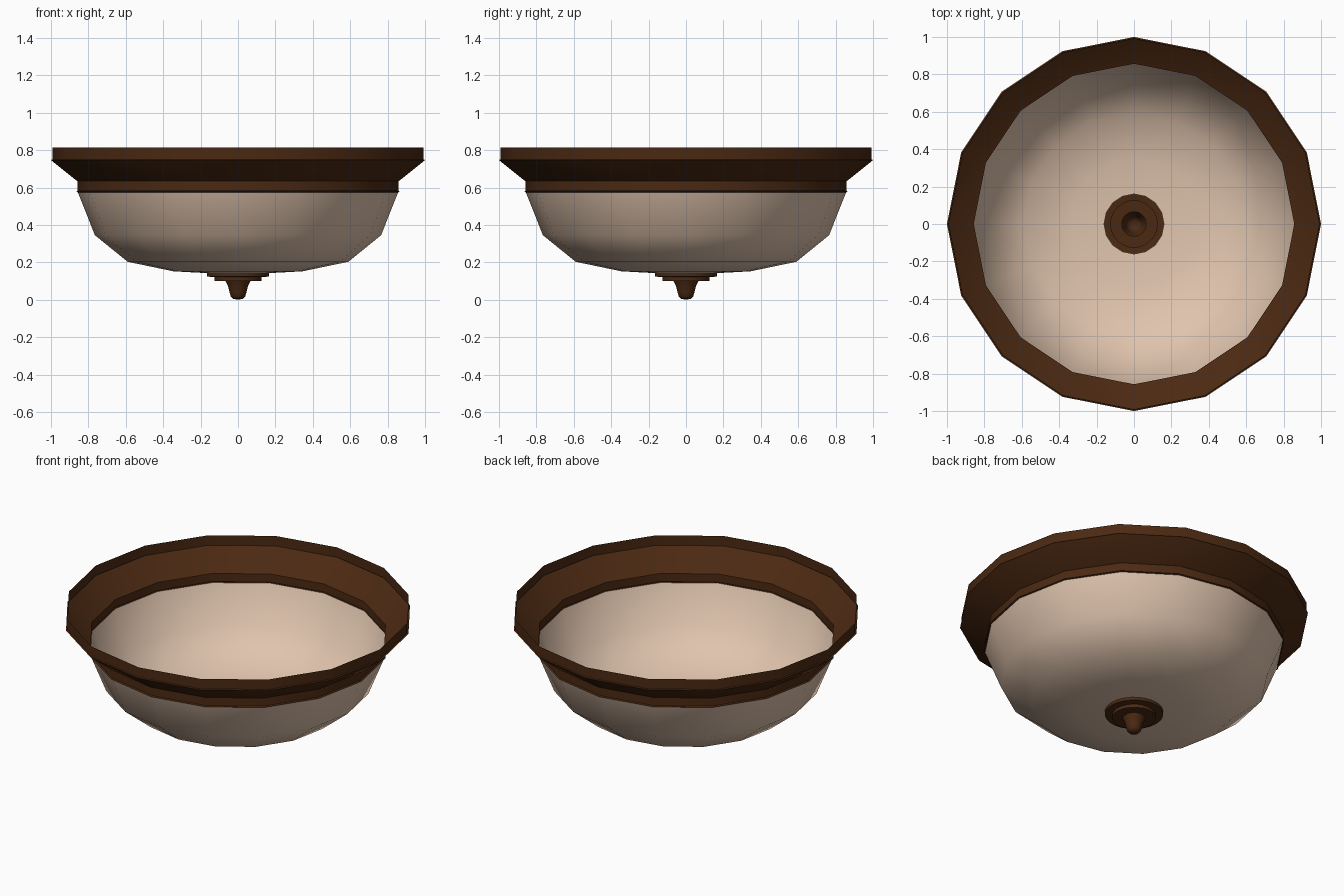
import bpy, bmesh, math

if "Cube" in bpy.data.objects:
    bpy.data.objects.remove(bpy.data.objects["Cube"])


def material(name, rgb):
    m = bpy.data.materials.new(name)
    m.diffuse_color = (*rgb, 1)
    m.use_nodes = True
    m.node_tree.nodes["Principled BSDF"].inputs["Base Color"].default_value = m.diffuse_color
    return m


def lathe(name, profile, segments, mat, angle):
    """Revolve a top-to-bottom (radius, height) profile into an open shell."""
    bm = bmesh.new()
    rings = []
    for r, z in profile:
        if r == 0:
            rings.append([bm.verts.new((0, 0, z))] * segments)
        else:
            rings.append([bm.verts.new((r * math.cos(2 * math.pi * i / segments),
                                        r * math.sin(2 * math.pi * i / segments), z))
                          for i in range(segments)])
    for a, b in zip(rings, rings[1:]):
        for i in range(segments):
            j = (i + 1) % segments
            loop = list(dict.fromkeys((a[i], b[i], b[j], a[j])))
            bm.faces.new(loop)
    me = bpy.data.meshes.new(name)
    bm.to_mesh(me)
    bm.free()
    me.materials.append(mat)
    ob = bpy.data.objects.new(name, me)
    bpy.context.collection.objects.link(ob)
    bpy.ops.object.select_all(action='DESELECT')
    ob.select_set(True)
    bpy.context.view_layer.objects.active = ob
    bpy.ops.object.shade_smooth_by_angle(angle=math.radians(angle))
    return ob


bronze = material("dark bronze", (0.07, 0.022, 0.006))
glass = material("frosted glass", (0.74, 0.55, 0.42))

# Flared metal rim, open above and below
lathe("rim", [(0.992, 0.813), (0.992, 0.75), (1.0, 0.747), (0.992, 0.74),
              (0.865, 0.638), (0.857, 0.634), (0.857, 0.583), (0.865, 0.578),
              (0.857, 0.574)], 16, bronze, 30)

# Glass bowl, with a hole for the finial
lathe("bowl", [(0.857, 0.576), (0.765, 0.345), (0.59, 0.203),
               (0.345, 0.152), (0.16, 0.142)], 16, glass, 45)

# Stepped finial with a rounded tip, hollow from above
lathe("finial", [(0.167, 0.144), (0.167, 0.124), (0.125, 0.121), (0.125, 0.1),
                 (0.066, 0.099), (0.054, 0.075), (0.045, 0.04), (0.039, 0.018),
                 (0.026, 0.005), (0, 0)], 24, bronze, 40)
